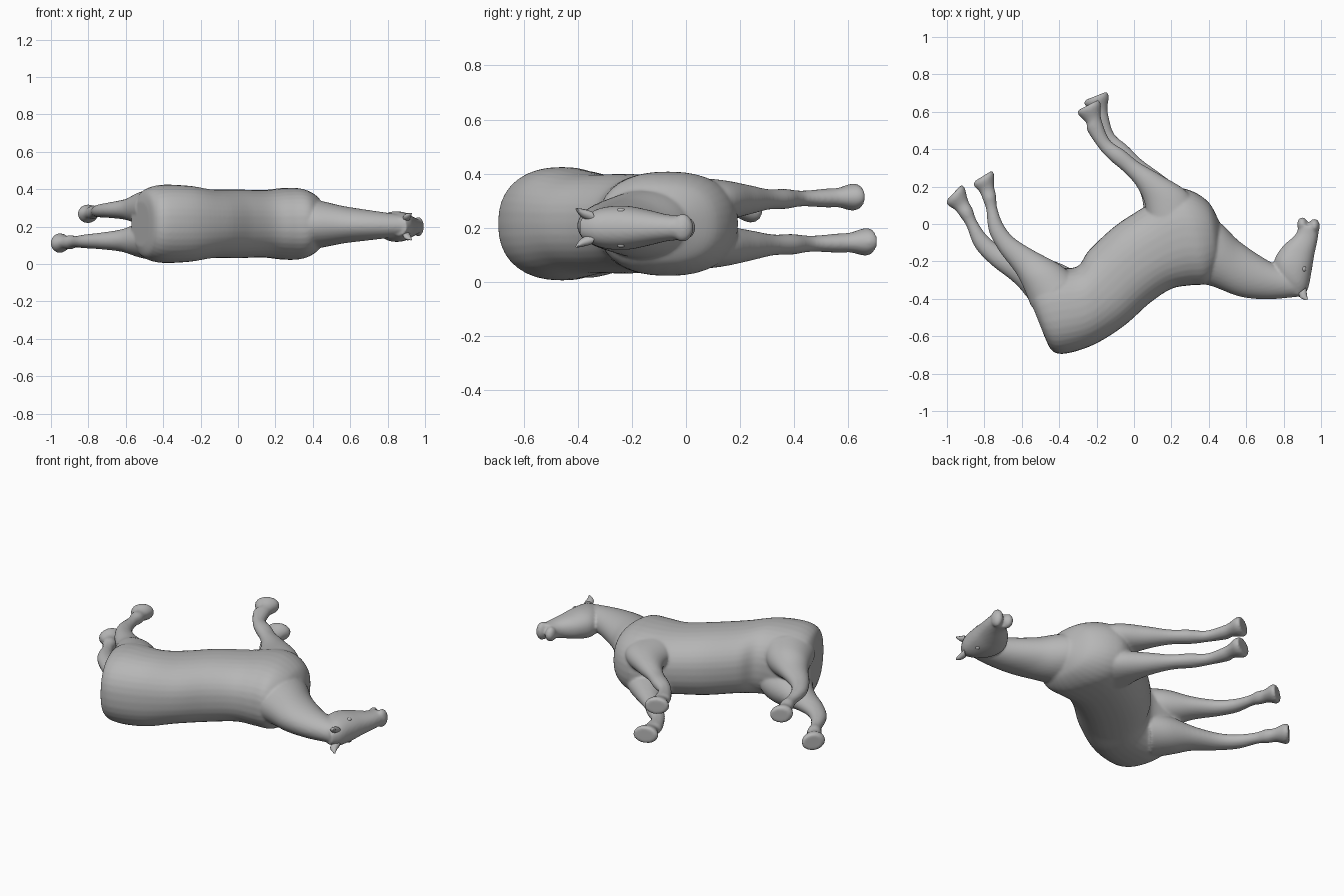
import bpy, bmesh, math
from mathutils import Vector, Matrix

if "Cube" in bpy.data.objects:
    bpy.data.objects.remove(bpy.data.objects["Cube"], do_unlink=True)

grey = bpy.data.materials.new("plain_grey")
grey.use_nodes = True
grey.diffuse_color = (0.47, 0.47, 0.47, 1)
grey.node_tree.nodes["Principled BSDF"].inputs["Base Color"].default_value = grey.diffuse_color


def spline(sections, steps):
    """Smoothly interpolate cross-sections (Catmull-Rom)."""
    s = [Vector(v) for v in sections]
    out = []
    for i in range(len(s) - 1):
        a, b, c, d = s[max(i - 1, 0)], s[i], s[i + 1], s[min(i + 2, len(s) - 1)]
        for k in range(steps):
            t = k / steps
            out.append(0.5 * (2 * b + (c - a) * t + (2 * a - 5 * b + 4 * c - d) * t ** 2
                              + (3 * b - a - 3 * c + d) * t ** 3))
    return out + [s[-1]]


def loft(bm, sections, z_start, z_end, power=1.0, steps=6, sides=36):
    """Closed tube; each section is x1, y1, x2, y2 (its two edges) and its half depth."""
    path = spline(sections, steps)
    rings = []
    for i, (x1, y1, x2, y2, depth) in enumerate(path):
        z = z_start + (z_end - z_start) * i / (len(path) - 1)
        mid, half = Vector((x1 + x2, y1 + y2)) / 2, Vector((x1 - x2, y1 - y2)) / 2
        ring = []
        for k in range(sides):
            a = 2 * math.pi * k / sides
            c, s = (math.copysign(abs(v) ** power, v) for v in (math.cos(a), math.sin(a)))
            p = mid + half * c
            ring.append(bm.verts.new((p.x, p.y, z + depth * s)))
        rings.append(ring)
    for r, q in zip(rings, rings[1:]):
        for k in range(sides):
            n = (k + 1) % sides
            bm.faces.new((r[k], r[n], q[n], q[k]))
    bm.faces.new(rings[0][::-1])
    bm.faces.new(rings[-1])


def ball(bm, centre, size):
    matrix = Matrix.Translation(centre) @ Matrix.Diagonal((*size, 1))
    bmesh.ops.create_uvsphere(bm, u_segments=16, v_segments=12, radius=1, matrix=matrix)


def swing(sections, pivot, angle, scale):
    """Turn a leg about its upper joint to give its partner a different pose."""
    turn, pivot = Matrix.Rotation(angle, 2) * scale, Vector(pivot)
    return [(*(pivot + turn @ (Vector((x1, y1)) - pivot)),
             *(pivot + turn @ (Vector((x2, y2)) - pivot)), depth * scale)
            for x1, y1, x2, y2, depth in sections]


def finish(bm, name):
    bmesh.ops.recalc_face_normals(bm, faces=bm.faces[:])
    mesh = bpy.data.meshes.new(name)
    bm.to_mesh(mesh)
    bm.free()
    mesh.materials.append(grey)
    ob = bpy.data.objects.new(name, mesh)
    bpy.context.collection.objects.link(ob)
    bpy.ops.object.select_all(action='DESELECT')
    ob.select_set(True)
    bpy.context.view_layer.objects.active = ob
    bpy.ops.object.shade_smooth_by_angle(angle=math.radians(45))
    return ob


# Rump to chest, back edge first and belly edge second
torso = [
    (-0.475, -0.61, -0.57, -0.37, 0.12),
    (-0.435, -0.68, -0.555, -0.29, 0.178),
    (-0.36, -0.692, -0.47, -0.235, 0.208),
    (-0.21, -0.643, -0.31, -0.23, 0.203),
    (-0.05, -0.542, -0.24, -0.14, 0.184),
    (0.085, -0.422, -0.10, -0.01, 0.184),
    (0.20, -0.347, 0.06, 0.095, 0.18),
    (0.30, -0.328, 0.20, 0.185, 0.192),
    (0.39, -0.318, 0.30, 0.18, 0.186),
    (0.445, -0.25, 0.40, 0.115, 0.145),
    (0.467, -0.18, 0.457, 0.01, 0.08),
]
neck = [
    (0.27, -0.32, 0.32, 0.06, 0.14),
    (0.40, -0.328, 0.455, 0.01, 0.128),
    (0.566, -0.388, 0.56, -0.09, 0.10),
    (0.72, -0.402, 0.69, -0.18, 0.08),
    (0.895, -0.387, 0.82, -0.25, 0.06),
]
# Poll to muzzle, forehead edge first and jaw edge second
head = [
    (0.90, -0.397, 0.81, -0.34, 0.048),
    (0.932, -0.34, 0.76, -0.26, 0.076),
    (0.95, -0.25, 0.752, -0.19, 0.081),
    (0.963, -0.17, 0.797, -0.118, 0.067),
    (0.98, -0.09, 0.865, -0.055, 0.05),
    (0.99, -0.02, 0.88, 0.0, 0.044),
]
# Legs from body to sole
front_leg = [
    (0.36, 0.02, 0.08, -0.05, 0.09),
    (0.29, 0.165, 0.06, 0.10, 0.075),
    (0.15, 0.258, 0.015, 0.20, 0.055),
    (0.03, 0.328, -0.05, 0.275, 0.038),
    (-0.05, 0.392, -0.127, 0.34, 0.037),
    (-0.13, 0.45, -0.187, 0.405, 0.029),
    (-0.17, 0.545, -0.25, 0.50, 0.035),
    (-0.178, 0.59, -0.255, 0.54, 0.036),
    (-0.177, 0.64, -0.30, 0.588, 0.05),
    (-0.19, 0.665, -0.295, 0.61, 0.044),
]
hind_leg = [
    (-0.32, -0.28, -0.55, -0.44, 0.11),
    (-0.40, -0.215, -0.60, -0.32, 0.09),
    (-0.53, -0.145, -0.64, -0.25, 0.058),
    (-0.64, -0.075, -0.72, -0.145, 0.042),
    (-0.70, 0.0, -0.775, -0.04, 0.035),
    (-0.732, 0.09, -0.79, 0.075, 0.029),
    (-0.737, 0.15, -0.808, 0.13, 0.036),
    (-0.748, 0.20, -0.825, 0.17, 0.034),
    (-0.748, 0.265, -0.856, 0.205, 0.05),
    (-0.76, 0.285, -0.85, 0.23, 0.042),
]

# Body, neck, head, legs and hooves are fused into one smooth skin
bm = bmesh.new()
loft(bm, torso, 0.215, 0.215, power=0.86)
loft(bm, neck, 0.215, 0.205)
loft(bm, head, 0.20, 0.20, power=0.9)
ball(bm, (0.964, -0.012, 0.20), (0.03, 0.04, 0.052))
ball(bm, (0.90, -0.002, 0.20), (0.028, 0.038, 0.042))
loft(bm, front_leg, 0.30, 0.315)
loft(bm, swing(front_leg, (0.15, 0.20), -0.105, 1.02), 0.13, 0.15)
loft(bm, hind_leg, 0.30, 0.265)
loft(bm, swing(hind_leg, (-0.45, -0.30), 0.26, 1.05), 0.13, 0.11)
body = finish(bm, "horse_body")
remesh = body.modifiers.new("fuse", 'REMESH')
remesh.mode = 'VOXEL'
remesh.voxel_size = 0.008
remesh.use_smooth_shade = True
relax = body.modifiers.new("relax", 'SMOOTH')
relax.factor = 0.5
relax.iterations = 5

# Ears and eyes on both sides of the head
ear = [(0.88, -0.37, 0.92, -0.34, 0.02),
       (0.89, -0.395, 0.925, -0.38, 0.015),
       (0.92, -0.408, 0.93, -0.402, 0.004)]
for side, name in ((1, "left"), (-1, "right")):
    bm = bmesh.new()
    loft(bm, ear, 0.20 + side * 0.042, 0.20 + side * 0.07, sides=12)
    finish(bm, name + "_ear")
    bm = bmesh.new()
    ball(bm, (0.908, -0.24, 0.20 + side * 0.062), (0.012, 0.016, 0.012))
    finish(bm, name + "_eye")
